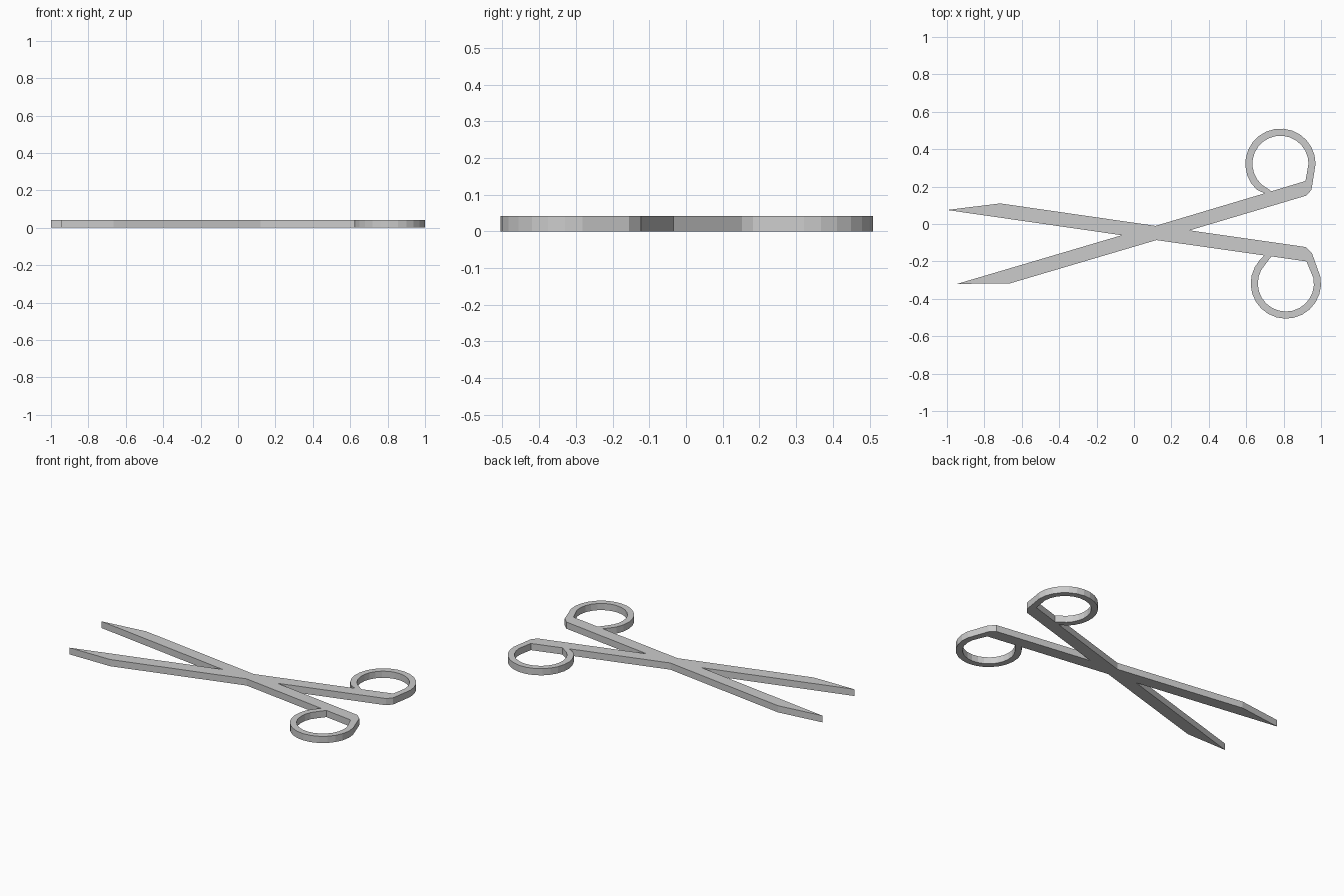
import bpy
import bmesh
from math import cos, sin, radians

if "Cube" in bpy.data.objects:
    bpy.data.objects.remove(bpy.data.objects["Cube"])

THICK = 0.042


def arc(cx, cy, r, a0, a1, n):
    """Points along a circular arc, angles in degrees."""
    return [(cx + r * cos(radians(a0 + (a1 - a0) * i / n)),
             cy + r * sin(radians(a0 + (a1 - a0) * i / n))) for i in range(n + 1)]


low, up = (0.812, -0.318), (0.783, 0.322)   # finger ring centres
R_OUT, R_IN = 0.188, 0.150

# Outer silhouette of the open scissors
outline = [(-1.0, 0.075), (-0.065, -0.06), (-0.945, -0.32), (-0.665, -0.318),
           (0.12, -0.086), (0.697, -0.168)]
outline += arc(*low, R_OUT, 138, 371, 16)
outline += [(0.951, -0.155), (0.917, -0.123), (0.297, -0.034),
            (0.922, 0.152), (0.949, 0.183)]
outline += arc(*up, R_OUT, 0, 227, 16)
outline += [(0.698, 0.164), (0.115, -0.01), (-0.715, 0.11)]

# Finger holes, closed by the straight shank edges
low_hole = [(0.735, -0.173)] + arc(*low, R_IN, 138, 371, 16) + [(0.922, -0.2)]
up_hole = [(0.917, 0.23)] + arc(*up, R_IN, 0, 227, 16) + [(0.735, 0.175)]

# Filled, extruded profile
curve = bpy.data.curves.new("scissors_profile", 'CURVE')
curve.dimensions = '2D'
curve.fill_mode = 'BOTH'
curve.extrude = THICK / 2
for pts in (outline, low_hole, up_hole):
    spline = curve.splines.new('POLY')
    spline.points.add(len(pts) - 1)
    for p, (x, y) in zip(spline.points, pts):
        p.co = (x, y, 0, 1)
    spline.use_cyclic_u = True
profile = bpy.data.objects.new("scissors", curve)
bpy.context.collection.objects.link(profile)
profile.location.z = THICK / 2
bpy.context.view_layer.objects.active = profile
profile.select_set(True)
bpy.ops.object.convert(target='MESH')

# Weld caps to walls and keep flat faces
scissors = bpy.context.object
bm = bmesh.new()
bm.from_mesh(scissors.data)
bmesh.ops.remove_doubles(bm, verts=bm.verts, dist=0.0005)
bmesh.ops.recalc_face_normals(bm, faces=bm.faces)
for f in bm.faces:
    f.smooth = False
bm.to_mesh(scissors.data)
bm.free()
